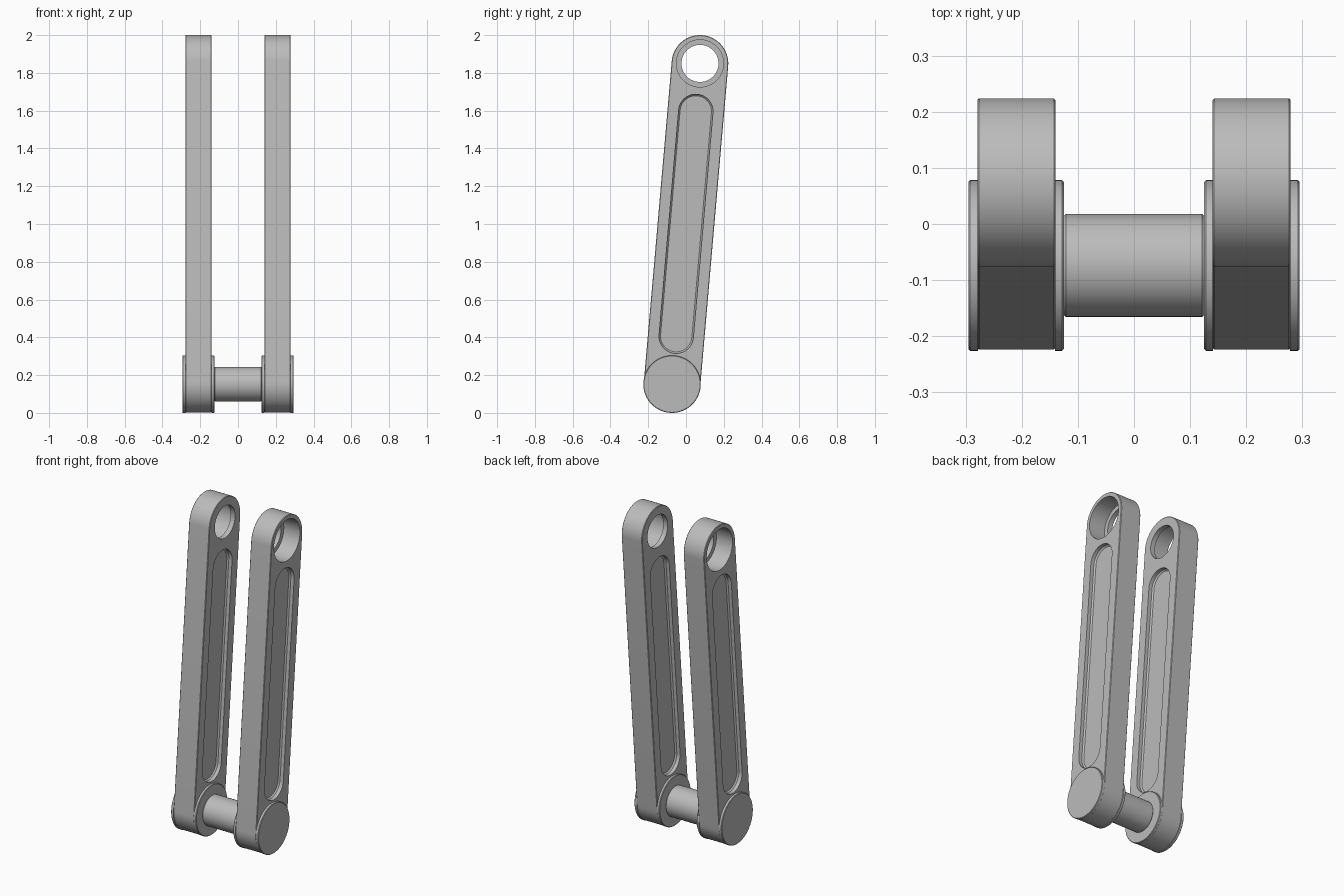
import bpy, bmesh, math
from mathutils import Vector

cube = bpy.data.objects.get("Cube")
if cube:
    bpy.data.objects.remove(cube, do_unlink=True)

grey = bpy.data.materials.new("plain grey")
grey.use_nodes = True
GREY = (0.5, 0.5, 0.5, 1)
grey.diffuse_color = GREY
grey.node_tree.nodes["Principled BSDF"].inputs["Base Color"].default_value = GREY

# Pivot centres of the leaning arms (y, z)
LOW = Vector((0, -0.074, 0.152))
HIGH = Vector((0, 0.074, 1.85))
ALONG = (HIGH - LOW).normalized()
ACROSS = Vector((0, ALONG.z, -ALONG.y))
STEPS = 32


def loft(name, start, end, sections):
    """Round-ended solid from start to end, lofted along x through (x, radius) sections."""
    bm = bmesh.new()
    rings = []
    for x, r in sections:
        ring = []
        for centre, base in ((end, 0), (start, math.pi)):
            for i in range(STEPS + 1):
                a = base + math.pi * i / STEPS
                p = centre + r * (math.cos(a) * ACROSS + math.sin(a) * ALONG)
                ring.append(bm.verts.new((x, p.y, p.z)))
        rings.append(ring)
    n = len(rings[0])
    for a, b in zip(rings, rings[1:]):
        for i in range(n):
            j = (i + 1) % n
            bm.faces.new((a[i], a[j], b[j], b[i]))
    bm.faces.new(rings[0])
    bm.faces.new(rings[-1])
    bmesh.ops.remove_doubles(bm, verts=bm.verts, dist=1e-5)
    bmesh.ops.recalc_face_normals(bm, faces=bm.faces)
    mesh = bpy.data.meshes.new(name)
    bm.to_mesh(mesh)
    bm.free()
    mesh.materials.append(grey)
    obj = bpy.data.objects.new(name, mesh)
    bpy.context.collection.objects.link(obj)
    return obj


def activate(obj):
    bpy.ops.object.select_all(action='DESELECT')
    obj.select_set(True)
    bpy.context.view_layer.objects.active = obj


def cut(obj, cutter):
    cutter.hide_render = True
    mod = obj.modifiers.new("cut", 'BOOLEAN')
    mod.object = cutter
    mod.solver = 'EXACT'
    activate(obj)
    bpy.ops.object.modifier_apply(modifier=mod.name)
    bpy.data.objects.remove(cutter, do_unlink=True)


def smooth(obj):
    activate(obj)
    bpy.ops.object.shade_smooth_by_angle(angle=math.radians(25))


INNER, OUTER, EDGE = 0.14, 0.279, 0.003
SLOT_LOW = LOW + ALONG * 0.255
SLOT_HIGH = HIGH - ALONG * 0.255

for side, s in (("left", 1), ("right", -1)):
    # Arm with slightly eased rims
    arm = loft(side + "_arm", LOW, HIGH, [
        (s * INNER, 0.147), (s * (INNER + EDGE), 0.15),
        (s * (OUTER - EDGE), 0.15), (s * OUTER, 0.147)])

    # Bearing hole, wider from the outside
    cut(arm, loft("bore", HIGH, HIGH, [
        (s * 0.1, 0.098), (s * 0.17, 0.098), (s * 0.17, 0.125), (s * 0.32, 0.125)]))

    # Long recess in both faces, with a sloping rim at the floor
    for face, inward in ((INNER, 1), (OUTER, -1)):
        cut(arm, loft("recess", SLOT_LOW, SLOT_HIGH, [
            (s * (face - inward * 0.02), 0.091), (s * (face + inward * 0.022), 0.091),
            (s * (face + inward * 0.03), 0.083)]))
    smooth(arm)

    # Round caps on either face at the lower pivot
    for where, a, b in (("outer", OUTER - 0.001, 0.295), ("inner", INNER + 0.001, 0.125)):
        lip = EDGE if b > a else -EDGE
        smooth(loft(f"{side}_{where}_cap", LOW, LOW, [
            (s * a, 0.152), (s * (b - lip), 0.152), (s * b, 0.149)]))

# Pin joining the two arms
smooth(loft("cross_pin", LOW, LOW, [
    (-0.126, 0.088), (-0.121, 0.092), (0.121, 0.092), (0.126, 0.088)]))
